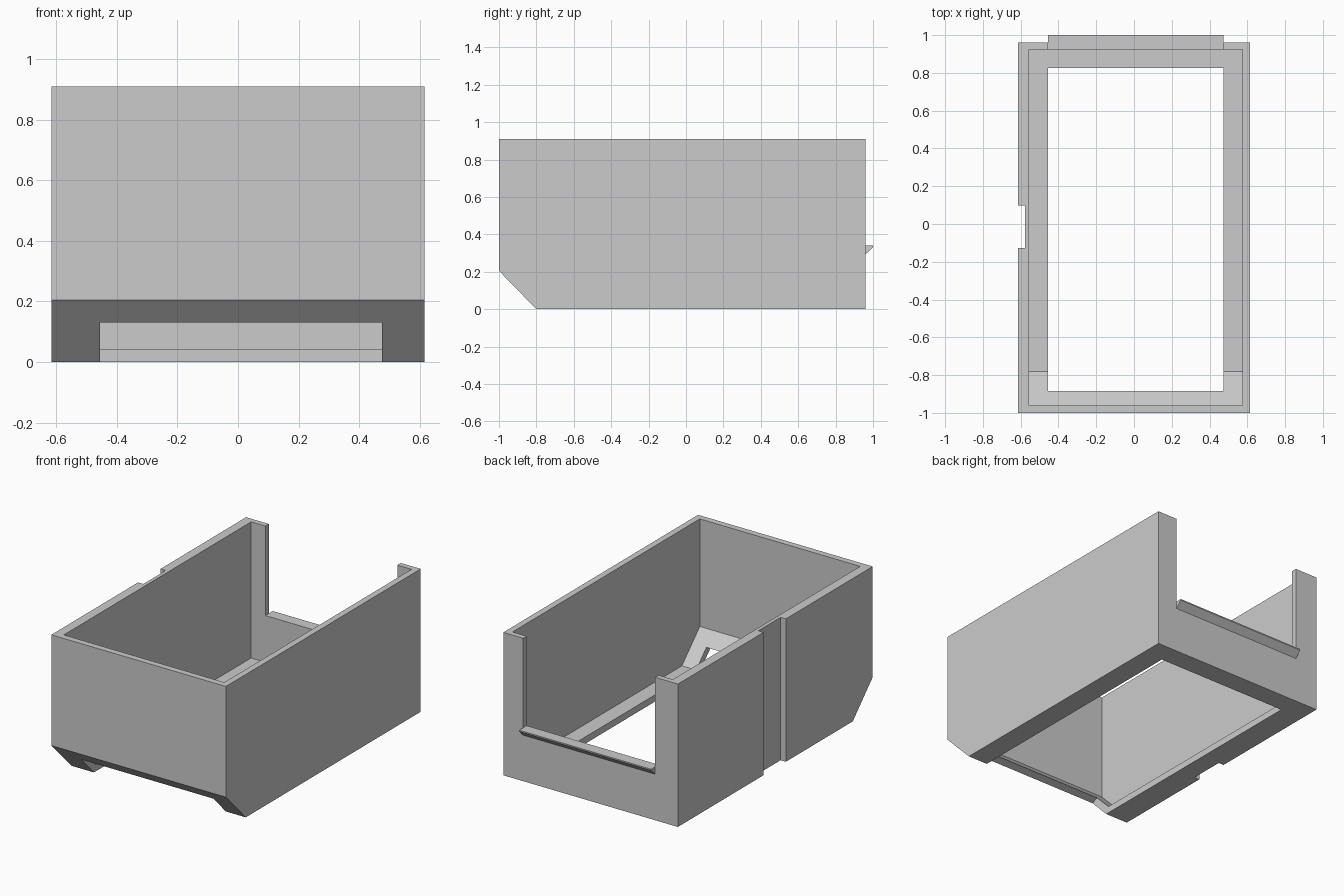
import bpy
import bmesh

if "Cube" in bpy.data.objects:
    bpy.data.objects.remove(bpy.data.objects["Cube"], do_unlink=True)

# Single grey plastic
grey = bpy.data.materials.new("plain grey")
grey.use_nodes = True
grey.diffuse_color = (0.6, 0.6, 0.6, 1)
grey.node_tree.nodes["Principled BSDF"].inputs["Base Color"].default_value = (0.6, 0.6, 0.6, 1)


def extrude_x(name, profile, x0, x1):
    """Solid made by extruding a (y, z) profile from x0 to x1."""
    bm = bmesh.new()
    face = bm.faces.new([bm.verts.new((x0, y, z)) for y, z in profile])
    side = bmesh.ops.extrude_face_region(bm, geom=[face])["geom"]
    moved = [v for v in side if isinstance(v, bmesh.types.BMVert)]
    bmesh.ops.translate(bm, verts=moved, vec=(x1 - x0, 0, 0))
    bmesh.ops.recalc_face_normals(bm, faces=bm.faces)
    mesh = bpy.data.meshes.new(name)
    bm.to_mesh(mesh)
    bm.free()
    mesh.materials.append(grey)
    obj = bpy.data.objects.new(name, mesh)
    bpy.context.collection.objects.link(obj)
    return obj


def rect(y0, y1, z0, z1):
    return [(y0, z0), (y1, z0), (y1, z1), (y0, z1)]


def cut(target, cutter):
    """Subtract the cutter from the target, then discard it."""
    cutter.hide_render = True
    mod = target.modifiers.new("cut", "BOOLEAN")
    mod.operation = "DIFFERENCE"
    mod.solver = "EXACT"
    mod.object = cutter
    bpy.context.view_layer.objects.active = target
    bpy.ops.object.modifier_apply(modifier=mod.name)
    bpy.data.objects.remove(cutter, do_unlink=True)


TOP, OVER = 0.91, 1.2
OPEN_L, OPEN_R = -0.455, 0.475      # shared width of floor and back openings
BACK, SILL = 0.96, 0.34

# Outer body with the chamfered lower front edge
body = extrude_x("tray_body", [(-1, 0.205), (-0.8, 0), (BACK, 0), (BACK, TOP), (-1, TOP)],
                 -0.615, 0.615)

# Inner cavity follows the chamfer
cut(body, extrude_x("cavity", [(-0.96, 0.225), (-0.78, 0.043), (0.925, 0.043),
                               (0.925, OVER), (-0.96, OVER)], -0.555, 0.575))

# Floor opening, running up through the chamfer
cut(body, extrude_x("floor_opening", [(-0.977, 0.112), (-0.977, -0.1), (0.825, -0.1),
                                      (0.825, 0.166), (-0.836, 0.166)], OPEN_L, OPEN_R))

# Back wall opening above the sill
cut(body, extrude_x("back_opening", rect(0.9, 1.1, SILL, OVER), OPEN_L, OPEN_R))

# Full-height groove on the outside of the right wall
cut(body, extrude_x("side_groove", rect(-0.127, 0.098, -0.1, OVER), -0.7, -0.578))

# Small catch lip along the back sill
extrude_x("back_lip", [(BACK, SILL), (1, SILL), (1, 0.332), (BACK, 0.293)], OPEN_L, OPEN_R)
